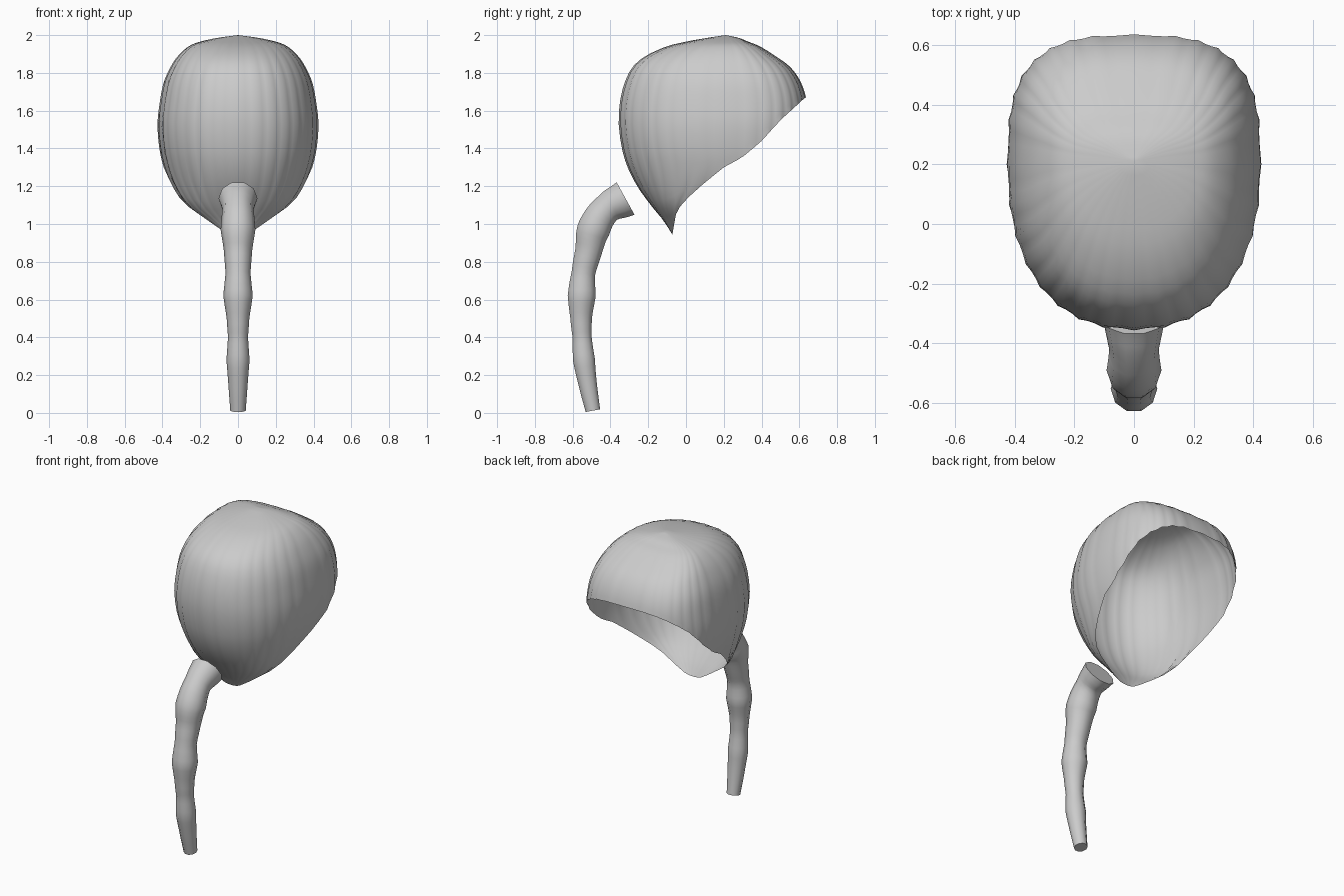
import bpy, bmesh, math
from mathutils import Vector

cube = bpy.data.objects.get("Cube")
if cube:
    bpy.data.objects.remove(cube)

grey = bpy.data.materials.new("light_grey")
grey.use_nodes = True
colour = (0.6, 0.6, 0.6, 1)
grey.diffuse_color = colour
grey.node_tree.nodes["Principled BSDF"].inputs["Base Color"].default_value = colour

# Cap sections, crown to nape: height, back y, widest y, front y, half width
SECTIONS = [Vector(r) for r in (
    (2.0, .21, .21, .21, 0), (1.985, .11, .21, .28, .11), (1.965, 0, .21, .33, .2),
    (1.94, -.1, .21, .39, .26), (1.89, -.21, .21, .47, .315), (1.83, -.28, .2, .55, .355),
    (1.75, -.32, .2, .605, .39), (1.65, -.345, .2, .635, .41), (1.53, -.352, .2, .635, .423),
    (1.4, -.335, .2, .62, .413), (1.3, -.305, .2, .6, .39), (1.2, -.255, .15, .5, .35),
    (1.1, -.185, .04, .3, .28), (1.02, -.12, -.02, .1, .17), (.94, -.07, -.065, -.06, .05))]

# Edge of the opening as y, z
RIM = ((-.3, .5), (-.075, .93), (-.05, 1.07), (0, 1.13), (.1, 1.22), (.2, 1.3),
       (.3, 1.355), (.4, 1.44), (.5, 1.55), (.62, 1.66), (.8, 1.8))
COLUMNS, ROWS, PLEATS = 96, 26, 32


def section(u):
    """Smoothly blended section at position u along the table."""
    last = len(SECTIONS) - 1
    i = min(int(u), last - 1)
    t = u - i
    a, b, c, d = (SECTIONS[min(max(i + k, 0), last)] for k in (-1, 0, 1, 2))
    return b + (c - a) * (t / 2) + (a * 2 - b * 5 + c * 4 - d) * (t * t / 2) \
        + (b * 3 - a - c * 3 + d) * (t ** 3 / 2)


def rim_height(y):
    for (y0, z0), (y1, z1) in zip(RIM, RIM[1:]):
        if y <= y1:
            return z0 + (z1 - z0) * (y - y0) / (y1 - y0)
    return RIM[-1][1]


def cap_point(angle, u):
    z, back, mid, front, width = section(u)
    c, s = math.cos(angle), math.sin(angle)
    power = 2 / 3 if s > 0 else 2 / 2.3
    depth = front - mid if s > 0 else mid - back
    ripple = 1 + .008 * math.cos(PLEATS * angle)
    x = math.copysign(abs(c) ** power, c) * width * ripple
    y = mid + math.copysign(abs(s) ** power, s) * depth * ripple
    return Vector((x, y, z))


def rim_position(angle):
    """Where a column running down from the crown meets the opening."""
    u, end = 2.0, len(SECTIONS) - 1
    while u < end:
        p = cap_point(angle, u)
        if p.z < rim_height(p.y):
            break
        u += .01
    return min(u, end)


def finish(obj, angle):
    obj.data.materials.clear()
    obj.data.materials.append(grey)
    bpy.ops.object.select_all(action='DESELECT')
    obj.select_set(True)
    bpy.context.view_layer.objects.active = obj
    bpy.ops.object.shade_smooth_by_angle(angle=math.radians(angle))


# Hair cap: open shell with columns fanning out from the crown
bm = bmesh.new()
crown = bm.verts.new(SECTIONS[0][0:1] and (0, .21, 2.0))
columns = []
for i in range(COLUMNS):
    angle = math.tau * i / COLUMNS
    stop = rim_position(angle)
    columns.append([bm.verts.new(cap_point(angle, stop * j / ROWS)) for j in range(1, ROWS + 1)])
for a, b in zip(columns, columns[1:] + columns[:1]):
    bm.faces.new((crown, a[0], b[0]))
    for j in range(ROWS - 1):
        bm.faces.new((a[j], a[j + 1], b[j + 1], b[j]))
mesh = bpy.data.meshes.new("hair_cap")
bm.to_mesh(mesh)
bm.free()
cap = bpy.data.objects.new("hair_cap", mesh)
bpy.context.collection.objects.link(cap)
finish(cap, 60)

# Ponytail: tapering, bulging tube given as y, z, radius
TAIL = ((-.32, 1.135, .103), (-.42, 1.08, .083), (-.49, .97, .092), (-.515, .86, .075),
        (-.543, .74, .066), (-.552, .62, .078), (-.555, .5, .06), (-.55, .4, .053),
        (-.54, .28, .061), (-.52, .15, .051), (-.493, .012, .041))
curve = bpy.data.curves.new("ponytail", 'CURVE')
curve.dimensions = '3D'
curve.bevel_depth = 1
curve.bevel_resolution = 3
curve.resolution_u = 4
curve.use_fill_caps = True
spline = curve.splines.new('BEZIER')
spline.bezier_points.add(len(TAIL) - 1)
for point, (y, z, radius) in zip(spline.bezier_points, TAIL):
    point.co = (0, y, z)
    point.radius = radius
    point.handle_left_type = point.handle_right_type = 'AUTO'
tail = bpy.data.objects.new("ponytail", curve)
bpy.context.collection.objects.link(tail)
bpy.ops.object.select_all(action='DESELECT')
tail.select_set(True)
bpy.context.view_layer.objects.active = tail
bpy.ops.object.convert(target='MESH')
finish(bpy.context.view_layer.objects.active, 50)
